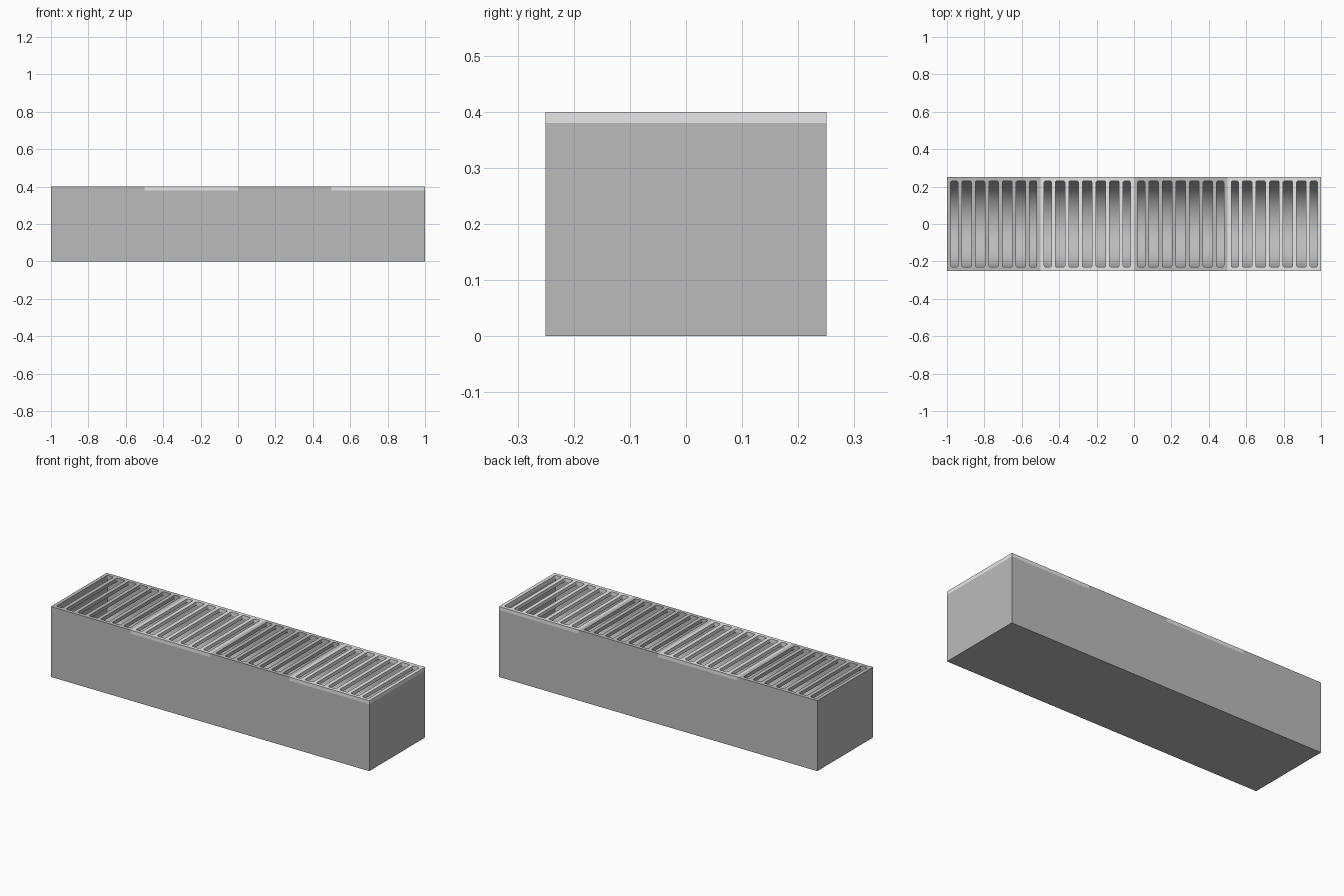
import bpy, bmesh, math

cube = bpy.data.objects.get("Cube")
if cube:
    bpy.data.objects.remove(cube, do_unlink=True)

LENGTH, WIDTH = 2.0, 0.5
BODY_H, GRATE_H = 0.38, 0.02
WALL = 0.02
PITCH, BAR = 0.0724, 0.022


def material(name, value):
    m = bpy.data.materials.new(name)
    m.use_nodes = True
    colour = (value, value, value, 1)
    m.diffuse_color = colour
    m.node_tree.nodes["Principled BSDF"].inputs["Base Color"].default_value = colour
    return m


dark = material("mid grey", 0.5)
light = material("light grey", 0.8)


def add_object(name, mesh, mat):
    ob = bpy.data.objects.new(name, mesh)
    bpy.context.collection.objects.link(ob)
    mesh.materials.clear()
    mesh.materials.append(mat)
    return ob


def prism(name, profile, half_length, mat):
    """Extrude a (y, z) profile along x."""
    bm = bmesh.new()
    face = bm.faces.new([bm.verts.new((-half_length, y, z)) for y, z in profile])
    out = bmesh.ops.extrude_face_region(bm, geom=[face])
    moved = [v for v in out["geom"] if isinstance(v, bmesh.types.BMVert)]
    bmesh.ops.translate(bm, verts=moved, vec=(2 * half_length, 0, 0))
    bmesh.ops.recalc_face_normals(bm, faces=bm.faces)
    mesh = bpy.data.meshes.new(name)
    bm.to_mesh(mesh)
    bm.free()
    return add_object(name, mesh, mat)


# Channel body: a closed trough with a round bottom
w = WIDTH / 2
body = prism("channel_body", [(-w, 0), (w, 0), (w, BODY_H), (-w, BODY_H)], LENGTH / 2, dark)
r = w - WALL
arc = [math.pi + math.pi * i / 32 for i in range(33)]
hollow = [(r * math.cos(a), WALL + r + r * math.sin(a)) for a in arc]
hollow += [(r, BODY_H + 0.1), (-r, BODY_H + 0.1)]
cutter = prism("hollow_cutter", hollow, LENGTH / 2 - WALL, dark)
cutter.hide_render = True
cut = body.modifiers.new("hollow", "BOOLEAN")
cut.operation = "DIFFERENCE"
cut.solver = "EXACT"
cut.object = cutter
bpy.ops.object.select_all(action="DESELECT")
bpy.context.view_layer.objects.active = body
body.select_set(True)
bpy.ops.object.modifier_apply(modifier=cut.name)
bpy.data.objects.remove(cutter, do_unlink=True)
bpy.ops.object.shade_smooth_by_angle(angle=math.radians(30))


def outline(curve, x0, x1, y0, y1, radius=0.0):
    """Add a closed rectangle, with rounded corners if a radius is given."""
    steps = 4 if radius else 0
    corners = [(x1, y1, -1, -1), (x0, y1, 1, -1), (x0, y0, 1, 1), (x1, y0, -1, 1)]
    pts = []
    for k, (x, y, sx, sy) in enumerate(corners):
        for i in range(steps + 1):
            a = (k + i / max(steps, 1)) * math.pi / 2
            pts.append((x + radius * (sx + math.cos(a)), y + radius * (sy + math.sin(a))))
    spline = curve.splines.new("POLY")
    spline.points.add(len(pts) - 1)
    for p, (x, y) in zip(spline.points, pts):
        p.co = (x, y, 0, 1)
    spline.use_cyclic_u = True
    spline.use_smooth = False


# One grate outline with seven slots, the end ones cut short by the rim
curve = bpy.data.curves.new("grate_outline", "CURVE")
curve.dimensions = "2D"
curve.fill_mode = "BOTH"
curve.extrude = GRATE_H / 2
outline(curve, -0.25, 0.25, -w, w)
rim = 0.25 - WALL
for i in range(-3, 4):
    x0 = max(i * PITCH - (PITCH - BAR) / 2, -rim)
    x1 = min(i * PITCH + (PITCH - BAR) / 2, rim)
    outline(curve, x0, x1, -r, r, 0.008)
helper = bpy.data.objects.new("grate_outline", curve)
bpy.context.collection.objects.link(helper)
bpy.context.view_layer.update()
graph = bpy.context.evaluated_depsgraph_get()
grate_mesh = bpy.data.meshes.new_from_object(helper.evaluated_get(graph))
bpy.data.objects.remove(helper, do_unlink=True)

# Four grates in alternating colours
for i in range(4):
    grate = add_object(f"grate_{i + 1}", grate_mesh.copy(), light if i % 2 else dark)
    grate.location = (-0.75 + 0.5 * i, 0, BODY_H + GRATE_H / 2)
